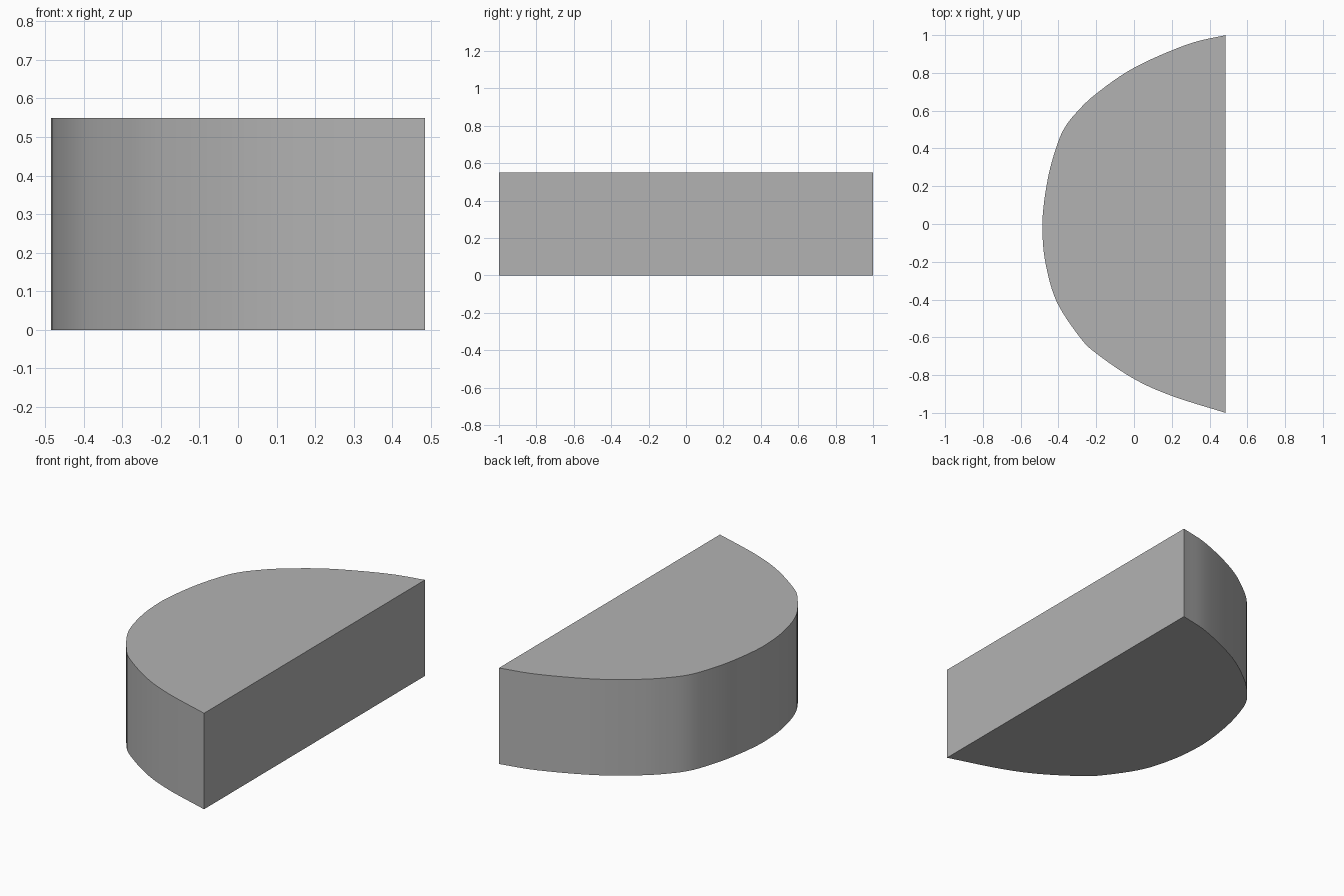
import bpy, bmesh, math
from mathutils import Vector

cube = bpy.data.objects.get("Cube")
if cube:
    bpy.data.objects.remove(cube, do_unlink=True)

HEIGHT = 0.55
STEPS = 6

# Curved edge of the plan, from the back corner round to the front corner
outline = [Vector(p) for p in (
    (0.485, 1.0), (0.28, 0.95), (0.0, 0.827), (-0.2, 0.69), (-0.305, 0.59),
    (-0.37, 0.505), (-0.41, 0.41), (-0.45, 0.27), (-0.478, 0.1),
    (-0.485, -0.04), (-0.468, -0.21), (-0.41, -0.41), (-0.29, -0.595),
    (-0.2, -0.685), (0.0, -0.82), (0.2, -0.91), (0.485, -1.0))]


def smooth_path(points, steps):
    """Catmull-Rom curve through the points."""
    ends = [2 * points[0] - points[1]] + points + [2 * points[-1] - points[-2]]
    path = []
    for a, b, c, d in zip(ends, ends[1:], ends[2:], ends[3:]):
        for i in range(steps):
            t = i / steps
            path.append(0.5 * (2 * b + (c - a) * t + (2 * a - 5 * b + 4 * c - d) * t**2
                               + (3 * b - a - 3 * c + d) * t**3))
    return path + [points[-1]]


# Half-round block: flat plan face raised to full height
bm = bmesh.new()
base = bm.faces.new([bm.verts.new((p.x, p.y, 0)) for p in smooth_path(outline, STEPS)])
top = bmesh.ops.extrude_face_region(bm, geom=[base], use_keep_orig=True)
bmesh.ops.translate(bm, vec=(0, 0, HEIGHT),
                    verts=[v for v in top["geom"] if isinstance(v, bmesh.types.BMVert)])
bmesh.ops.recalc_face_normals(bm, faces=bm.faces)
mesh = bpy.data.meshes.new("half_round_block")
bm.to_mesh(mesh)
bm.free()
block = bpy.data.objects.new("half_round_block", mesh)
bpy.context.collection.objects.link(block)

# Plain grey
grey = bpy.data.materials.new("plain_grey")
grey.use_nodes = True
colour = (0.45, 0.45, 0.45, 1)
grey.diffuse_color = colour
grey.node_tree.nodes["Principled BSDF"].inputs["Base Color"].default_value = colour
mesh.materials.append(grey)

# Smooth curved wall with crisp rims
bpy.context.view_layer.objects.active = block
block.select_set(True)
bpy.ops.object.shade_smooth_by_angle(angle=math.radians(30))
